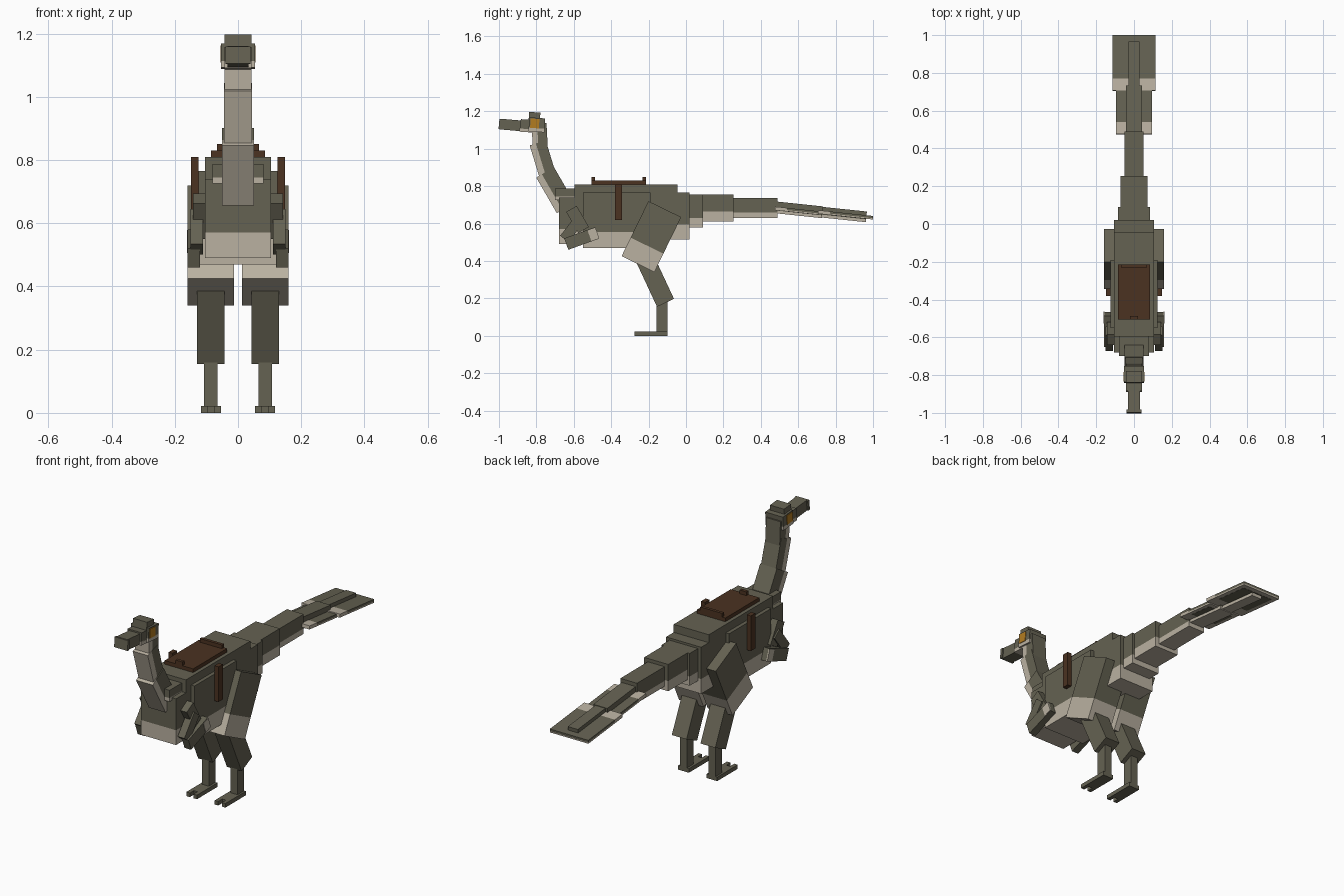
import bpy, bmesh
from math import radians
from mathutils import Matrix, Vector

cube = bpy.data.objects.get("Cube")
if cube:
    bpy.data.objects.remove(cube, do_unlink=True)


def material(name, rgb):
    m = bpy.data.materials.new(name)
    m.use_nodes = True
    m.diffuse_color = (*rgb, 1)
    m.node_tree.nodes["Principled BSDF"].inputs["Base Color"].default_value = (*rgb, 1)
    return m


HIDE = material("olive hide", (0.13, 0.122, 0.085))
BELLY = material("pale belly", (0.49, 0.44, 0.355))
LEATHER = material("brown leather", (0.07, 0.032, 0.015))
EYE = material("amber eye", (0.45, 0.2, 0.015))


def box(name, x, y, z, tilt=0, mat=HIDE, pale=None):
    """Block from x, y, z ranges, tilted about its centre; pale = (axis, depth) tints the low end."""
    spans = (x, y, z)
    size = Vector([b - a for a, b in spans])
    bm = bmesh.new()
    bmesh.ops.create_cube(bm, size=1, matrix=Matrix.Diagonal((*size, 1)))
    if pale:
        axis, depth = pale
        cut, normal = Vector(), Vector()
        cut[axis] = depth - size[axis] / 2
        normal[axis] = 1
        bmesh.ops.bisect_plane(bm, geom=bm.verts[:] + bm.edges[:] + bm.faces[:],
                               plane_co=cut, plane_no=normal)
        for f in bm.faces:
            f.material_index = int(f.calc_center_median()[axis] < cut[axis])
    me = bpy.data.meshes.new(name)
    bm.to_mesh(me)
    bm.free()
    me.materials.append(mat)
    me.materials.append(BELLY)
    ob = bpy.data.objects.new(name, me)
    ob.location = [(a + b) / 2 for a, b in spans]
    ob.rotation_euler.x = radians(tilt)
    bpy.context.collection.objects.link(ob)
    return ob


def mid(half, name, y, z, **kw):
    return box(name, (-half, half), y, z, **kw)


def pair(name, x, y, z, **kw):
    box("left_" + name, x, y, z, **kw)
    box("right_" + name, (-x[1], -x[0]), y, z, **kw)


def around(centre, length):
    return (centre - length / 2, centre + length / 2)


# Torso
mid(0.125, "torso", (-0.55, -0.19), (0.47, 0.765), pale=(2, 0.085))
mid(0.105, "hips", (-0.215, 0.02), (0.515, 0.767), pale=(2, 0.08))
mid(0.105, "back_ridge", (-0.595, -0.045), (0.74, 0.81))
mid(0.105, "chest", (-0.68, -0.5), (0.49, 0.74), pale=(2, 0.08))
mid(0.08, "neck_base", (-0.7, -0.57), (0.725, 0.787), pale=(2, 0.02))

# Neck, pale at the throat
mid(0.05, "lower_neck", around(-0.698, 0.11), around(0.778, 0.22), tilt=30, pale=(1, 0.035))
mid(0.045, "middle_neck", around(-0.765, 0.09), around(0.94, 0.19), tilt=17, pale=(1, 0.035))
mid(0.043, "upper_neck", (-0.822, -0.742), (0.99, 1.135), tilt=3, pale=(1, 0.03))

# Head
mid(0.053, "skull", (-0.84, -0.755), (1.09, 1.165), tilt=-4, pale=(2, 0.02))
mid(0.042, "crown", (-0.84, -0.78), (1.15, 1.195), tilt=-5)
mid(0.042, "muzzle", (-0.885, -0.8), (1.105, 1.155), tilt=-4)
mid(0.042, "jaw", (-0.89, -0.8), (1.088, 1.108), tilt=-4, mat=BELLY)
mid(0.033, "snout", (-0.995, -0.87), (1.098, 1.155), tilt=-5)
mid(0.04, "snout_tip", (-1.0, -0.985), (1.104, 1.158), tilt=-5)
pair("eye", (0.051, 0.056), (-0.832, -0.785), (1.11, 1.16), tilt=-4, mat=EYE)

# Tail
mid(0.085, "tail_root", (-0.04, 0.09), (0.58, 0.755), pale=(2, 0.05))
mid(0.072, "tail_second", (0.07, 0.255), (0.61, 0.755), pale=(2, 0.055))
mid(0.05, "tail_third", (0.24, 0.49), (0.63, 0.737), pale=(2, 0.03))
mid(0.042, "tail_fourth", (0.475, 0.73), (0.642, 0.705), tilt=-6, pale=(2, 0.015))
mid(0.03, "tail_tip", (0.72, 0.965), (0.62, 0.677), tilt=-6, pale=(2, 0.015))

# Flat tail feathers with pale roots and pale undersides
for name, half, y, z in (("inner_fan", 0.095, (0.475, 0.71), 0.67),
                         ("outer_fan", 0.115, (0.705, 1.0), 0.648)):
    mid(half, name, y, (z - 0.004, z + 0.008), tilt=-6, pale=(1, 0.065))
    mid(half, name + "_underside", y, (z - 0.011, z - 0.003), tilt=-6, mat=BELLY)
    mid(half * 0.8, name + "_under_patch", (y[0] + 0.07, y[1] - 0.03),
        (z - 0.014, z - 0.009), tilt=-6)

# Legs and feet
pair("thigh", (0.012, 0.16), around(-0.185, 0.195), around(0.53, 0.327), tilt=-26, pale=(2, 0.11))
pair("shin", (0.042, 0.13), around(-0.173, 0.1), around(0.312, 0.3), tilt=25)
pair("ankle", (0.065, 0.107), (-0.157, -0.1), (0, 0.2))
pair("foot", (0.053, 0.117), (-0.24, -0.1), (0, 0.022))
pair("inner_toe", (0.053, 0.074), (-0.275, -0.23), (0, 0.022))
pair("outer_toe", (0.096, 0.117), (-0.275, -0.23), (0, 0.022))

# Arms
pair("upper_arm", (0.1, 0.142), around(-0.58, 0.065), around(0.622, 0.13), tilt=30)
pair("forearm", (0.11, 0.15), around(-0.608, 0.055), around(0.573, 0.14), tilt=-38)
pair("hand", (0.12, 0.16), around(-0.558, 0.175), around(0.52, 0.065), tilt=20)
pair("claw_patch", (0.155, 0.162), around(-0.495, 0.045), around(0.542, 0.06), tilt=20, mat=BELLY)

# Saddle and straps
mid(0.085, "saddle", (-0.505, -0.215), (0.805, 0.83), mat=LEATHER)
mid(0.02, "saddle_horn", (-0.505, -0.487), (0.825, 0.85), mat=LEATHER)
mid(0.066, "saddle_back", (-0.232, -0.215), (0.825, 0.85), mat=LEATHER)
pair("strap", (0.125, 0.149), (-0.38, -0.342), (0.62, 0.81), mat=LEATHER)
